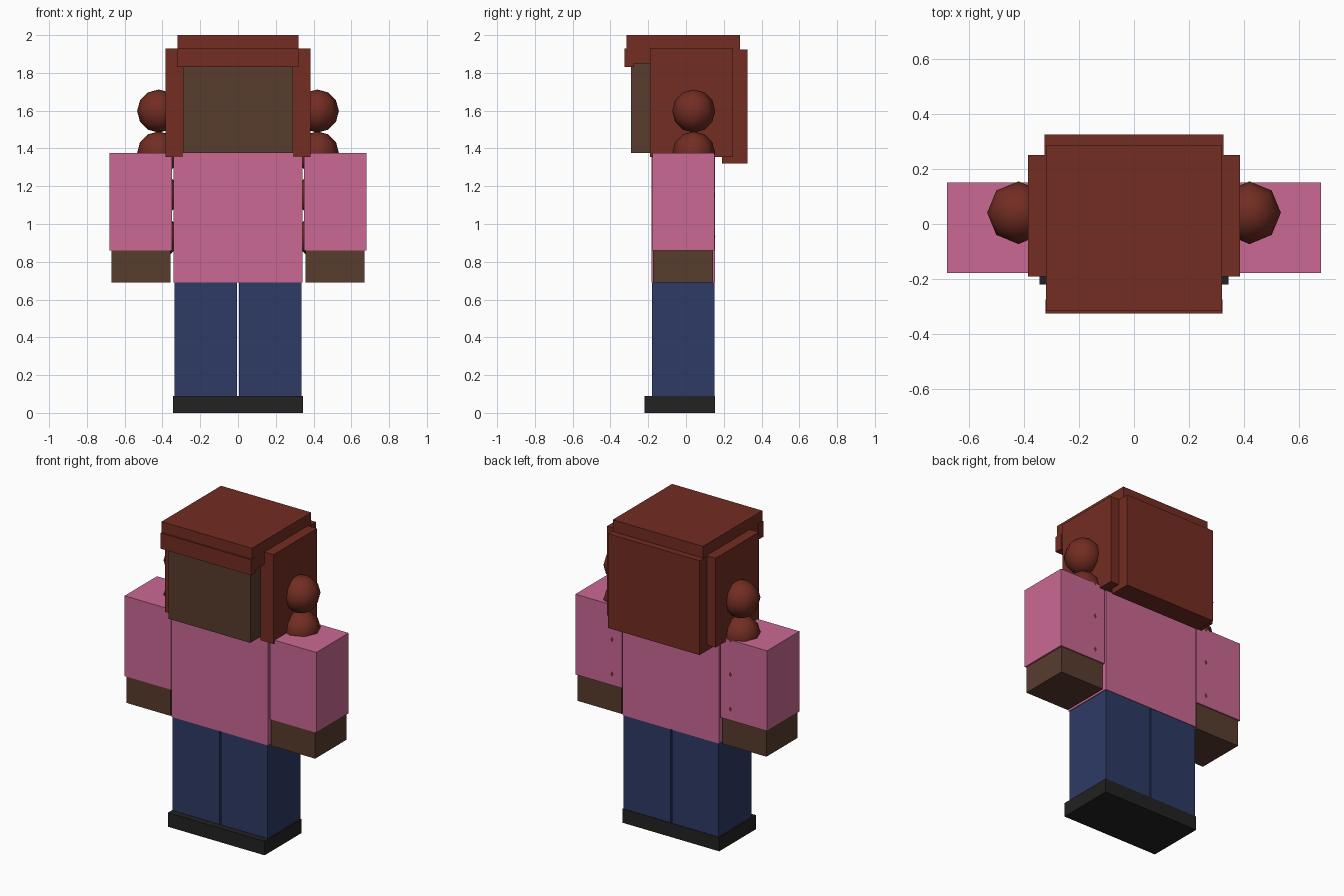
import bpy

if "Cube" in bpy.data.objects:
    bpy.data.objects.remove(bpy.data.objects["Cube"], do_unlink=True)


def material(name, r, g, b):
    mat = bpy.data.materials.new(name)
    mat.use_nodes = True
    mat.diffuse_color = (r, g, b, 1)
    bsdf = next(n for n in mat.node_tree.nodes if n.type == "BSDF_PRINCIPLED")
    bsdf.inputs["Base Color"].default_value = (r, g, b, 1)
    return mat


hair = material("auburn hair", 0.17, 0.026, 0.016)
skin = material("brown skin", 0.098, 0.045, 0.027)
pink = material("pink shirt", 0.59, 0.14, 0.295)
navy = material("navy trousers", 0.026, 0.043, 0.13)
black = material("black shoes", 0.016, 0.016, 0.016)


def box(name, mat, xs, ys, zs):
    """Box spanning the given (low, high) ranges."""
    spans = (xs, ys, zs)
    bpy.ops.mesh.primitive_cube_add(size=1, location=[(a + b) / 2 for a, b in spans])
    obj = bpy.context.object
    obj.name = name
    obj.scale = [b - a for a, b in spans]
    bpy.ops.object.transform_apply(location=False, rotation=False, scale=True)
    obj.data.materials.append(mat)


def pair(name, mat, xs, ys, zs):
    """Matching boxes on both sides; xs is given for the left (+x)."""
    box("left_" + name, mat, xs, ys, zs)
    box("right_" + name, mat, (-xs[1], -xs[0]), ys, zs)


# Body
box("shoes", black, (-0.343, 0.343), (-0.22, 0.153), (0, 0.09))
pair("leg", navy, (0.004, 0.337), (-0.18, 0.15), (0.09, 0.69))
box("torso", pink, (-0.342, 0.342), (-0.183, 0.153), (0.69, 1.375))
pair("sleeve", pink, (0.35, 0.68), (-0.178, 0.15), (0.86, 1.375))
pair("hand", skin, (0.357, 0.67), (-0.175, 0.142), (0.69, 0.86))
box("head", skin, (-0.29, 0.29), (-0.29, 0.2), (1.375, 1.86))

# Hair
box("hair_cap", hair, (-0.32, 0.32), (-0.316, 0.285), (1.85, 2.0))
box("hair_fringe", hair, (-0.322, 0.322), (-0.326, -0.275), (1.83, 1.93))
box("hair_back", hair, (-0.325, 0.325), (0.19, 0.326), (1.32, 1.925))
pair("hair_side", hair, (0.292, 0.385), (-0.19, 0.25), (1.355, 1.928))

# Bunches: a chain of round beads of hair running down each side
for side, sign in (("left", 1), ("right", -1)):
    for i in range(4):
        bpy.ops.mesh.primitive_uv_sphere_add(
            segments=8, ring_count=6, radius=0.114,
            location=(sign * 0.42, 0.041, 1.598 - 0.222 * i))
        bead = bpy.context.object
        bead.name = f"{side}_bunch_{i + 1}"
        bead.data.materials.append(hair)
        bpy.ops.object.shade_smooth()
